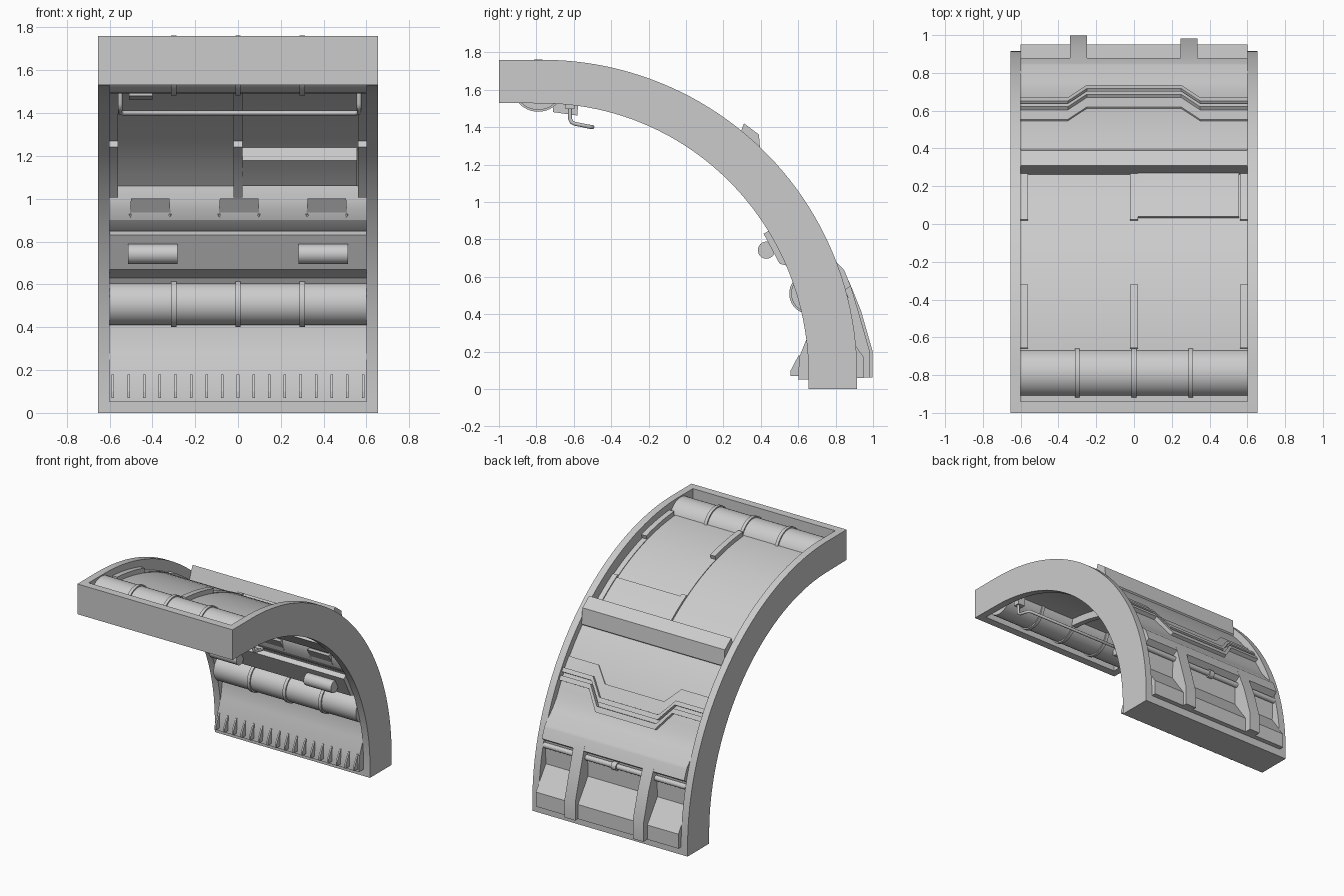
import bpy, bmesh
from math import sin, cos, acos, pi, radians

if "Cube" in bpy.data.objects:
    bpy.data.objects.remove(bpy.data.objects["Cube"])

CY, CZ = -0.77, 0.08          # centre of the vault arc in the yz plane


def P(deg, r, rz=None):
    a = radians(deg)
    return (CY + r * cos(a), CZ + (rz or r) * sin(a))


def arc_pts(a0, a1, r, rz=None, step=2.5):
    n = max(1, round(abs(a1 - a0) / step))
    return [P(a0 + (a1 - a0) * i / n, r, rz) for i in range(n + 1)]


def circle(y, z, r, n=32):
    return [(y + r * cos(2 * pi * i / n), z + r * sin(2 * pi * i / n)) for i in range(n)]


def loft(name, rings):
    """Closed solid through equal-length rings of 3D points."""
    bm = bmesh.new()
    vs = [[bm.verts.new(p) for p in ring] for ring in rings]
    n = len(vs[0])
    for a, b in zip(vs, vs[1:]):
        for i in range(n):
            j = (i + 1) % n
            bm.faces.new((a[i], a[j], b[j], b[i]))
    bm.faces.new(vs[0])
    bm.faces.new(vs[-1][::-1])
    bmesh.ops.recalc_face_normals(bm, faces=bm.faces)
    me = bpy.data.meshes.new(name)
    bm.to_mesh(me)
    bm.free()
    ob = bpy.data.objects.new(name, me)
    bpy.context.collection.objects.link(ob)
    return ob


def extrude(name, x0, x1, prof):
    return loft(name, [[(x, y, z) for y, z in prof] for x in (x0, x1)])


def arc_block(name, x0, x1, a0, a1, r0, r1):
    return extrude(name, x0, x1, arc_pts(a0, a1, r1) + arc_pts(a1, a0, r0))


def rect(y0, y1, z0, z1):
    return [(y0, z0), (y1, z0), (y1, z1), (y0, z1)]


def tube(name, pts, r):
    cu = bpy.data.curves.new(name, 'CURVE')
    cu.dimensions = '3D'
    cu.bevel_depth, cu.bevel_resolution, cu.use_fill_caps = r, 3, True
    sp = cu.splines.new('POLY')
    sp.points.add(len(pts) - 1)
    for q, p in zip(sp.points, pts):
        q.co = (*p, 1)
    ob = bpy.data.objects.new(name, cu)
    bpy.context.collection.objects.link(ob)
    return ob


# Surrounding frame: two arched side rails and two end bars
rail = ([(0.915, 0)] + arc_pts(0, 90, 1.685, 1.68, 2) + [(-1, 1.76), (-1, 1.53)]
        + arc_pts(90, 0, 1.425, 1.447, 2) + [(0.655, 0)])
for s in (-1, 1):
    extrude("side_rail", s * 0.6, s * 0.654, rail)
extrude("bottom_bar", -0.6, 0.6, rect(0.655, 0.915, 0, 0.06))
extrude("top_end_bar", -0.6, 0.6, rect(-1, -0.94, 1.53, 1.76))

# Main wall skin, stepped on both faces, with an outer overhang above a recess
skin = ([(-0.94, 1.675)] + arc_pts(90, 47, 1.595) + arc_pts(45, 26, 1.635)
        + [(0.75, 0.73), (0.842, 0.64), (0.85, 0.625), (0.88, 0.55), (0.835, 0.52),
           (0.83, 0.34), (0.95, 0.17),
           (0.95, 0.06), (0.60, 0.05), (0.605, 0.17), (0.65, 0.28), (0.67, 0.40),
           (0.67, 0.55), (0.62, 0.62), (0.50, 0.83), (0.45, 0.865), (0.42, 0.90),
           (0.402, 0.95), (0.398, 1.0), (0.405, 1.06)]
        + arc_pts(39.8, 90, 1.53) + [(-0.94, 1.61)])
extrude("wall_skin", -0.6, 0.6, skin)

# Three leaning grip plates with a rounded lip
for cx in (-0.41, 0.005, 0.415):
    shape = [(-0.09, 0), (-0.095, 0.76), (-0.088, 0.92), (-0.073, 1),
             (0.073, 1), (0.088, 0.92), (0.095, 0.76), (0.09, 0)]
    front = [(cx + u, 0.365 + 0.06 * t, 1.0 - 0.092 * t) for u, t in shape]
    loft("grip_plate", [front, [(x, y + 0.06, z) for x, y, z in front]])
    tube("grip_lip", front[1:-1], 0.006)

# Longitudinal ribs on the ceiling, in several thicknesses
for x0, x1 in ((-0.6, -0.56), (-0.021, 0.021), (0.56, 0.6)):
    arc_block("upper_rib", x0, x1, 74, 86, 1.475, 1.63)
    arc_block("middle_rib", x0, x1, 53, 74, 1.49, 1.60)
    arc_block("lower_rib", x0, x1, 39.5, 53, 1.455, 1.61)
    arc_block("rib_step", x0, x1, 53, 60.5, 1.50, 1.61)

# Raised ceiling panels, inside and outside
arc_block("inner_panel", 0.02, 0.555, 42.5, 49.3, 1.45, 1.56)
arc_block("outer_panel", 0.02, 0.555, 48, 59.8, 1.56, 1.61)

# Ceiling and wall pipes with clamp rings
for name, y, z, r in (("ceiling_pipe", -0.79, 1.622, 0.13), ("wall_pipe", 0.662, 0.51, 0.10)):
    extrude(name, -0.6, 0.6, circle(y, z, r, 40))
    for x in (-0.3, 0, 0.3):
        extrude(name + "_ring", x - 0.012, x + 0.012, circle(y, z, r + 0.01, 40))

# Roof ridge box across the outside
extrude("roof_ridge", -0.6, 0.6, [(0.25, 1.26), (0.31, 1.42), (0.39, 1.36),
                                  (0.40, 1.24), (0.34, 1.18)])


# Cranked trim bands on the outside
def band(name, y0, y1, r0, r1):
    rings = []
    for x, d in ((-0.6, 0), (-0.35, 0), (-0.25, 0.065), (0.25, 0.065), (0.35, 0), (0.6, 0)):
        a0, a1 = [180 / pi * acos((y + d - CY) / 1.64) for y in (y0, y1)]
        rings.append([(x, *P(a, r)) for a, r in ((a0, r0), (a0, r1), (a1, r1), (a1, r0))])
    loft(name, rings)


band("wide_trim_band", 0.55, 0.60, 1.61, 1.645)
band("upper_trim_strip", 0.60, 0.617, 1.61, 1.665)
band("lower_trim_strip", 0.63, 0.648, 1.61, 1.665)

# Outer buttress brackets and the small pipe behind them
flap = [(0.86, 0.60), (0.88, 0.555), (0.935, 0.42), (0.998, 0.20), (0.998, 0.06),
        (0.80, 0.06), (0.80, 0.55)]
for x0, x1, d in ((-0.34, -0.25, 0), (0.245, 0.335, -0.015)):
    extrude("buttress", x0, x1, [(y + d * (z < 0.5), z) for y, z in flap])
extrude("outer_pipe", -0.6, 0.6, circle(0.848, 0.49, 0.02, 16))
extrude("outer_pipe_collar", -0.02, 0.02, circle(0.848, 0.49, 0.03, 16))

# Inner ledge with two short lamps
extrude("inner_ledge", -0.6, 0.6, [(0.415, 0.83), (0.45, 0.85), (0.60, 0.75),
                                   (0.64, 0.62), (0.555, 0.655), (0.50, 0.67)])
for s in (-1, 1):
    extrude("lamp", s * 0.283, s * 0.513, circle(0.43, 0.742, 0.046, 24))

# Row of fins along the floor edge
for i in range(17):
    x = -0.584 + i * 0.073
    extrude("floor_fin", x - 0.006, x + 0.006,
            [(0.56, 0.07), (0.56, 0.10), (0.602, 0.18), (0.63, 0.18), (0.63, 0.07)])

# Hanging grab rail with mounts and a small box
side = [(-0.62, 1.54), (-0.62, 1.445), (-0.612, 1.427), (-0.595, 1.418), (-0.515, 1.402), (-0.5, 1.40)]
left = [(-0.55, *p) for p in side[:-1]] + [(-0.535, *side[-1])]
tube("grab_rail", left + [(0.015 - x, y, z) for x, y, z in left[::-1]], 0.011)
for s in (-1, 1):
    extrude("rail_mount", s * 0.525, s * 0.585, rect(-0.645, -0.595, 1.497, 1.59))
extrude("ceiling_box", -0.51, -0.4, [(-0.71, 1.48), (-0.58, 1.462), (-0.575, 1.59), (-0.71, 1.59)])

# Smooth curved faces, keep hard edges
bpy.ops.object.select_all(action='DESELECT')
for ob in bpy.context.scene.objects:
    if ob.type == 'MESH':
        ob.select_set(True)
        bpy.context.view_layer.objects.active = ob
bpy.ops.object.shade_smooth_by_angle(angle=radians(20))
